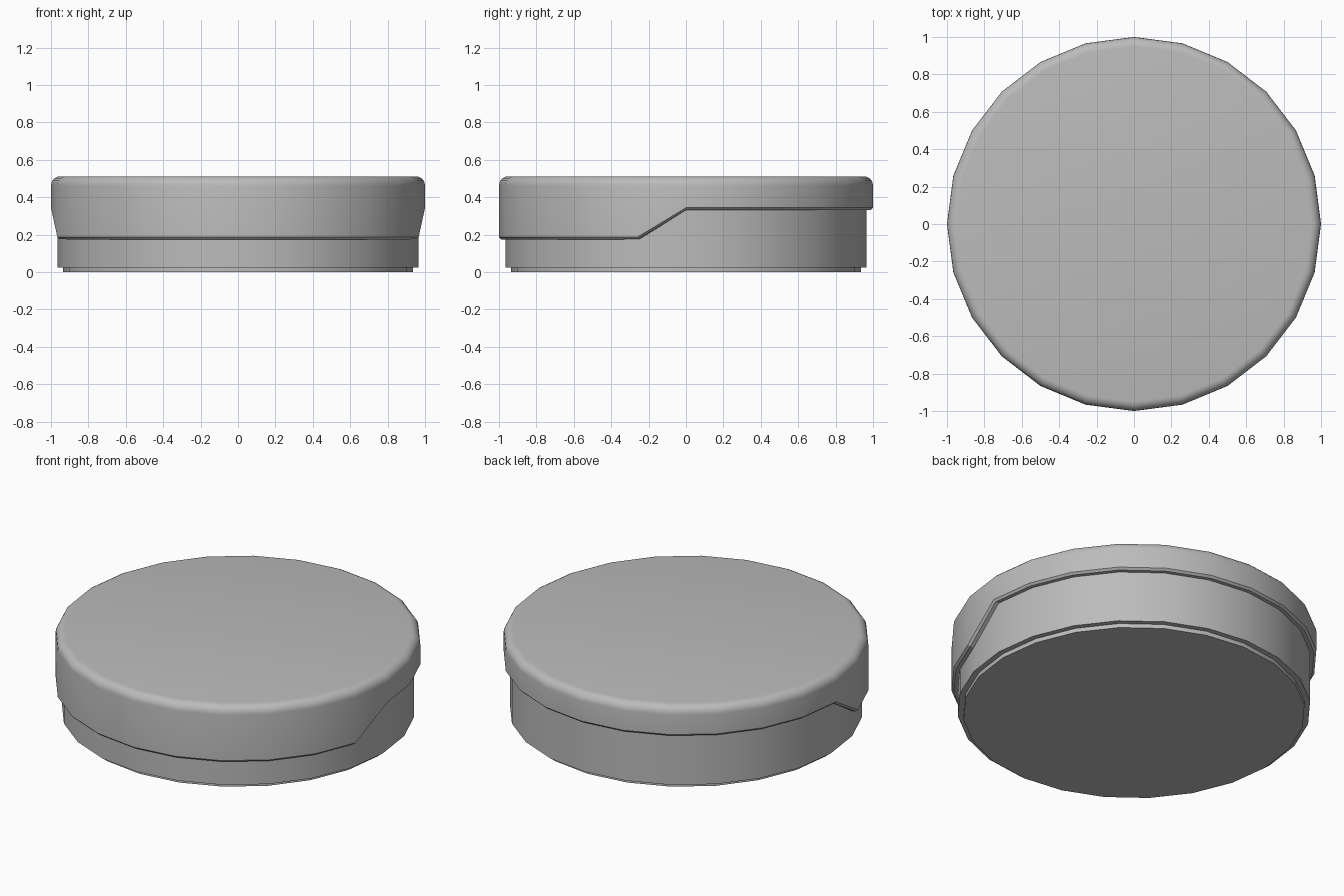
import bpy, bmesh, math

SIDES = 24

cube = bpy.data.objects.get("Cube")
if cube:
    bpy.data.objects.remove(cube, do_unlink=True)

grey = bpy.data.materials.new("plain grey")
grey.use_nodes = True
GREY = (0.5, 0.5, 0.5, 1)
grey.diffuse_color = GREY
grey.node_tree.nodes["Principled BSDF"].inputs["Base Color"].default_value = GREY


def rim_height(y):
    """Stepped lid edge: low at the front, ramping up to the back."""
    t = min(max((y + 0.26) / 0.26, 0), 1)
    return 0.175 + t * 0.157


def lathe(name, profile):
    """Turn (radius, height, follows_rim) points into a closed 24-sided solid."""
    bm = bmesh.new()
    rings = []
    for radius, height, follows_rim in profile:
        ring = []
        for i in range(SIDES):
            a = math.tau * i / SIDES
            z = height + (rim_height(math.sin(a)) if follows_rim else 0)
            ring.append(bm.verts.new((radius * math.cos(a), radius * math.sin(a), z)))
        rings.append(ring)
    for low, high in zip(rings, rings[1:]):
        for i in range(SIDES):
            j = (i + 1) % SIDES
            bm.faces.new((low[i], low[j], high[j], high[i]))
    bm.faces.new(rings[0][::-1])
    bm.faces.new(rings[-1])
    bmesh.ops.recalc_face_normals(bm, faces=bm.faces)
    mesh = bpy.data.meshes.new(name)
    bm.to_mesh(mesh)
    bm.free()
    mesh.materials.append(grey)
    obj = bpy.data.objects.new(name, mesh)
    bpy.context.collection.objects.link(obj)
    bpy.ops.object.select_all(action="DESELECT")
    obj.select_set(True)
    bpy.context.view_layer.objects.active = obj
    bpy.ops.object.shade_smooth_by_angle(angle=math.radians(30))
    return obj


# Foot and main container
lathe("foot", [(0.935, 0, False), (0.935, 0.03, False)])
lathe("container", [(0.966, 0.025, False), (0.966, 0.44, False)])

# Lid: hollow skirt with a chamfered stepped edge and a rounded top
BEVEL, TOP = 0.05, 0.512
lid = [(0.955, 0.45, False), (0.955, 0, True), (0.988, 0, True), (1, 0.012, True)]
for k in range(6):
    a = math.radians(90 * k / 5)
    lid.append((1 - BEVEL + BEVEL * math.cos(a), TOP - BEVEL + BEVEL * math.sin(a), False))
lathe("lid", lid)
